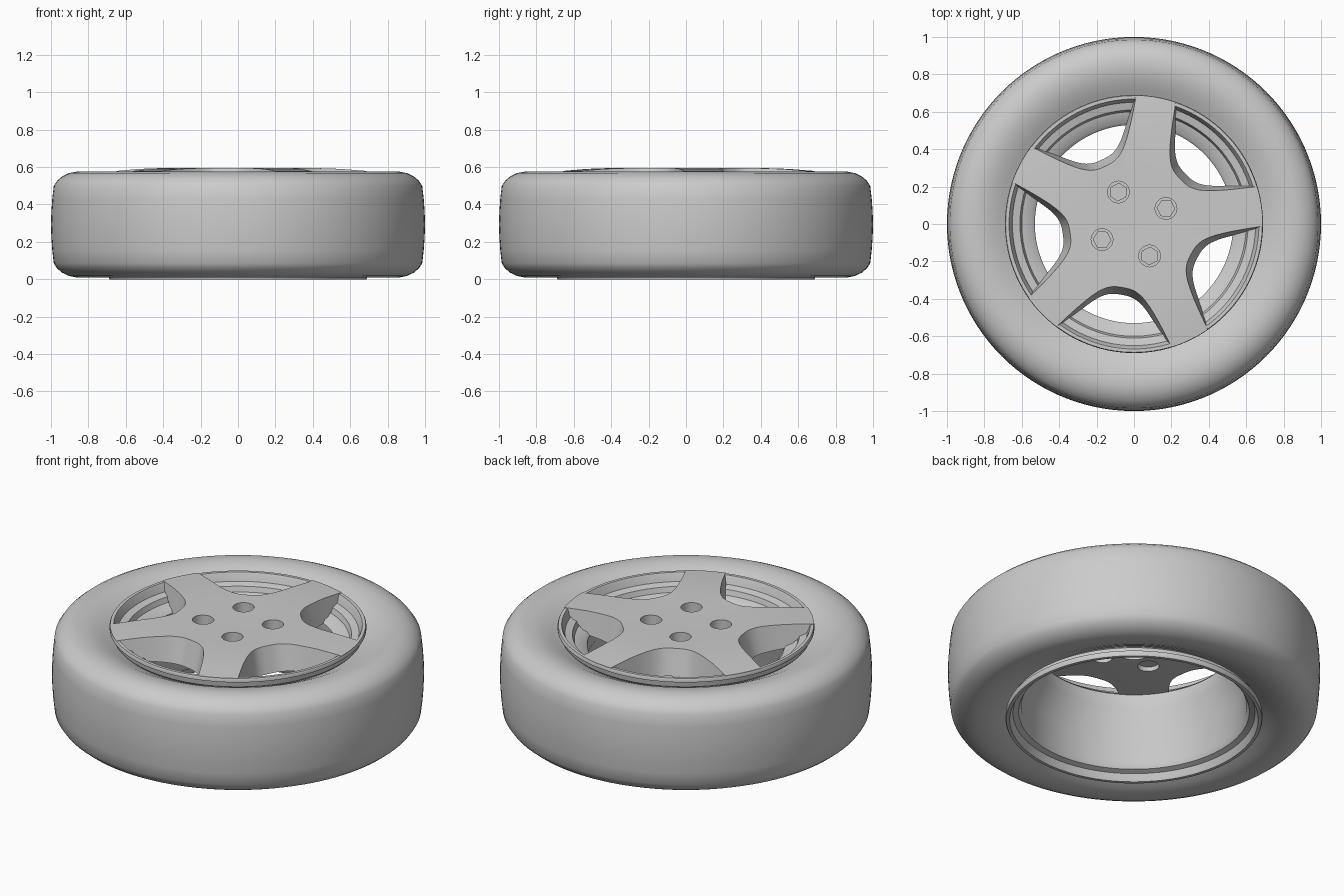
import bpy, bmesh, math
from mathutils import Matrix

if "Cube" in bpy.data.objects:
    bpy.data.objects.remove(bpy.data.objects["Cube"], do_unlink=True)

grey = bpy.data.materials.new("plain grey")
grey.use_nodes = True
COLOUR = (0.6, 0.6, 0.6, 1)
grey.diffuse_color = COLOUR
grey.node_tree.nodes["Principled BSDF"].inputs["Base Color"].default_value = COLOUR

MID = 0.2925  # half height of the tyre's symmetry plane


def add_object(name, bm):
    bmesh.ops.recalc_face_normals(bm, faces=bm.faces)
    mesh = bpy.data.meshes.new(name)
    bm.to_mesh(mesh)
    bm.free()
    mesh.materials.append(grey)
    obj = bpy.data.objects.new(name, mesh)
    bpy.context.collection.objects.link(obj)
    return obj


def lathe(name, profile, closed=True, steps=120):
    """Spin an (r, z) profile around the z axis."""
    bm = bmesh.new()
    verts = [bm.verts.new((r, 0, z)) for r, z in profile]
    edges = [bm.edges.new(p) for p in zip(verts, verts[1:])]
    if closed:
        edges.append(bm.edges.new((verts[-1], verts[0])))
    bmesh.ops.spin(bm, geom=verts + edges, cent=(0, 0, 0), axis=(0, 0, 1),
                   angle=math.tau, steps=steps)
    bmesh.ops.remove_doubles(bm, verts=bm.verts, dist=0.0001)
    return add_object(name, bm)


def smooth(obj):
    bpy.ops.object.select_all(action="DESELECT")
    obj.select_set(True)
    bpy.context.view_layer.objects.active = obj
    bpy.ops.object.shade_smooth_by_angle(angle=math.radians(30))


def cut(obj, cutter):
    bpy.context.view_layer.objects.active = obj
    mod = obj.modifiers.new("cut", "BOOLEAN")
    mod.operation = "DIFFERENCE"
    mod.solver = "EXACT"
    mod.object = cutter
    bpy.ops.object.modifier_apply(modifier=mod.name)
    bpy.data.objects.remove(cutter, do_unlink=True)


def window_cutter(angle):
    """Arch between two spokes, narrowing towards the back of the wheel."""
    bm = bmesh.new()
    rows = []
    for z, shift in ((0.35, 0.065), (0.65, -0.015)):
        row = []
        for i in range(-24, 25):
            v = 0.42 * i / 24
            u = 0.17 + (0.175 ** 3 + abs(1.375 * v) ** 3) ** (1 / 3)
            row.append(bm.verts.new((u + shift, v, z)))
        rows.append(row)
    low, high = rows
    bm.faces.new(low)
    bm.faces.new(high)
    for i in range(len(low)):
        j = (i + 1) % len(low)
        bm.faces.new((low[i], low[j], high[j], high[i]))
    bm.transform(Matrix.Rotation(angle, 4, "Z"))
    return add_object("window_cutter", bm)


def cylinder(name, radius, sides, bottom, top, x, y, turn=0):
    bm = bmesh.new()
    place = Matrix.Translation((x, y, (bottom + top) / 2)) @ Matrix.Rotation(turn, 4, "Z")
    bmesh.ops.create_cone(bm, cap_ends=True, segments=sides, radius1=radius,
                          radius2=radius, depth=top - bottom, matrix=place)
    return add_object(name, bm)


# Tyre: upper half of the section, mirrored to the lower half
half = [(0.62, 0.49), (0.68, 0.52), (0.72, 0.54), (0.77, 0.562), (0.82, 0.573),
        (0.865, 0.575), (0.905, 0.567), (0.94, 0.55), (0.966, 0.528),
        (0.985, 0.5), (0.993, 0.43), (0.998, 0.36)]
tyre = lathe("tyre", half + [(1.0, MID)] + [(r, 2 * MID - z) for r, z in reversed(half)])
smooth(tyre)

# Rim: inner face from top lip to bottom lip, then back along the outside
rim = lathe("rim", [
    (0.69, 0.57), (0.686, 0.577), (0.668, 0.577), (0.662, 0.565), (0.65, 0.53),
    (0.61, 0.52), (0.6, 0.49), (0.545, 0.475), (0.53, 0.46), (0.53, 0.38),
    (0.6, 0.25), (0.605, 0.08), (0.62, 0.05), (0.65, 0.04), (0.662, 0.012),
    (0.668, 0), (0.686, 0), (0.69, 0.008), (0.69, 0.03), (0.675, 0.03),
    (0.67, 0.06), (0.63, 0.09), (0.625, 0.25), (0.555, 0.39), (0.555, 0.45),
    (0.63, 0.48), (0.67, 0.52), (0.675, 0.555), (0.69, 0.555)])
smooth(rim)

# Spoked face: shallow dome with a blind hub bore at the back
face = lathe("spoked_face", [
    (0, 0.59), (0.2, 0.592), (0.4, 0.595), (0.55, 0.59), (0.688, 0.579),
    (0.688, 0.565), (0.655, 0.54), (0.61, 0.51), (0.54, 0.46), (0.2, 0.43),
    (0.1, 0.43), (0.1, 0.48), (0, 0.48)], closed=False)
for k in range(5):
    cut(face, window_cutter(math.radians(44 + 72 * k)))

# Four bolt holes with a recessed hexagonal bolt in each
for k in range(4):
    a = math.radians(26 + 90 * k)
    x, y = 0.19 * math.cos(a), 0.19 * math.sin(a)
    cut(face, cylinder("hole_cutter", 0.058, 32, 0.3, 0.7, x, y))
    cylinder("bolt_head", 0.05, 6, 0.5, 0.54, x, y, a)
    smooth(cylinder("bolt_seat", 0.06, 32, 0.46, 0.51, x, y))
smooth(face)
